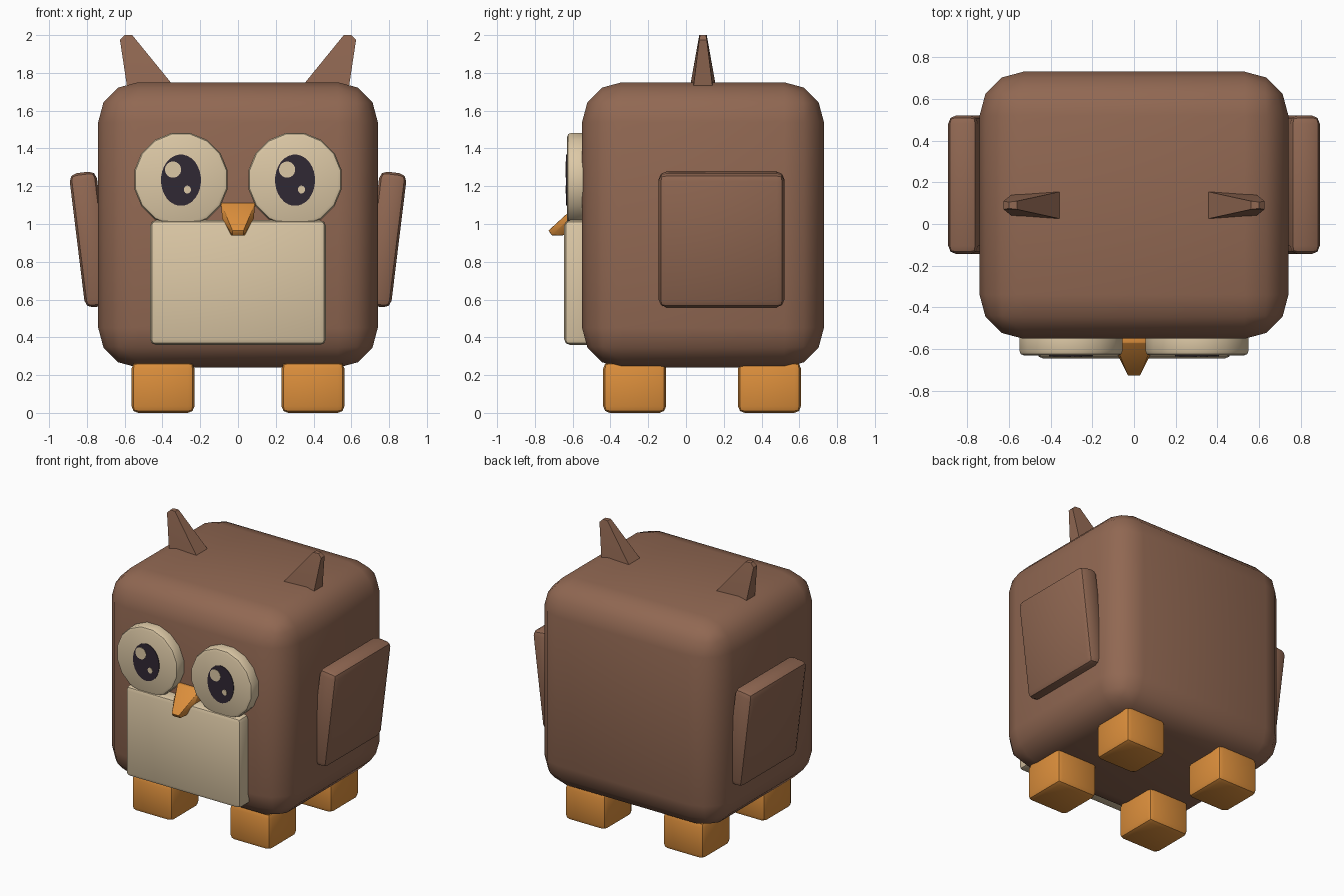
import bpy
import bmesh
from math import pi, radians
from mathutils import Matrix, Vector

cube = bpy.data.objects.get("Cube")
if cube:
    bpy.data.objects.remove(cube, do_unlink=True)


def material(name, r, g, b):
    m = bpy.data.materials.new(name)
    m.use_nodes = True
    m.diffuse_color = (r, g, b, 1)
    m.node_tree.nodes["Principled BSDF"].inputs["Base Color"].default_value = (r, g, b, 1)
    return m


BROWN = material("brown feathers", 0.283, 0.138, 0.085)
CREAM = material("cream", 0.72, 0.58, 0.38)
ORANGE = material("orange", 0.72, 0.275, 0.045)
DARK = material("dark pupil", 0.03, 0.021, 0.034)


def finish(name, bm, mat, bevel=0, segments=2, angle=30):
    """Turn a bmesh into an object with an optional rounded edge."""
    bmesh.ops.recalc_face_normals(bm, faces=bm.faces[:])
    mesh = bpy.data.meshes.new(name)
    bm.to_mesh(mesh)
    bm.free()
    mesh.materials.append(mat)
    ob = bpy.data.objects.new(name, mesh)
    bpy.context.collection.objects.link(ob)
    bpy.ops.object.select_all(action='DESELECT')
    ob.select_set(True)
    bpy.context.view_layer.objects.active = ob
    if bevel:
        mod = ob.modifiers.new("Rounded edges", 'BEVEL')
        mod.width = bevel
        mod.segments = segments
        mod.limit_method = 'ANGLE'
        bpy.ops.object.modifier_apply(modifier=mod.name)
    bpy.ops.object.shade_smooth_by_angle(angle=radians(angle))
    return ob


def box(name, mat, center, size, bevel, segments=2, tilt=0, angle=30):
    bm = bmesh.new()
    place = Matrix.Translation(center) @ Matrix.Rotation(tilt, 4, 'Y')
    bmesh.ops.create_cube(bm, size=1, matrix=place @ Matrix.Diagonal((*size, 1)))
    return finish(name, bm, mat, bevel, segments, angle)


def disc(name, mat, x, z, front, depth, rx, rz, sides, bevel=0):
    """Elliptical disc facing -y, its front at y = front."""
    bm = bmesh.new()
    place = (Matrix.Translation((x, front + depth / 2, z)) @ Matrix.Diagonal((rx, 1, rz, 1))
             @ Matrix.Rotation(pi / 2, 4, 'X') @ Matrix.Rotation(pi / sides, 4, 'Z'))
    bmesh.ops.create_cone(bm, cap_ends=True, segments=sides, radius1=1, radius2=1,
                          depth=depth, matrix=place)
    return finish(name, bm, mat, bevel)


def hull(name, mat, points, bevel=0):
    bm = bmesh.new()
    for p in points:
        bm.verts.new(Vector(p))
    res = bmesh.ops.convex_hull(bm, input=bm.verts[:])
    bmesh.ops.dissolve_limit(bm, angle_limit=0.02, verts=bm.verts[:], edges=bm.edges[:])
    return finish(name, bm, mat, bevel)


# Body and belly plate
box("body", BROWN, (0, 0.09, 0.995), (1.48, 1.28, 1.51), 0.21, 3, angle=60)
box("belly", CREAM, (0, -0.56, 0.69), (0.93, 0.17, 0.66), 0.03)

for side, s in (("left", 1), ("right", -1)):
    # Wing leaning outwards at the top
    box(side + "_wing", BROWN, (s * 0.78, 0.188, 0.918), (0.145, 0.665, 0.715), 0.04,
        tilt=s * radians(7))

    # Ear tuft: wide base narrowing to an outer tip
    ear = []
    for y in (-1, 1):
        ear += [(s * 0.34, 0.09 + y * 0.068, 1.73), (s * 0.588, 0.09 + y * 0.05, 1.73),
                (s * 0.56, 0.09 + y * 0.02, 2.0), (s * 0.60, 0.09 + y * 0.015, 2.0),
                (s * 0.625, 0.09 + y * 0.02, 1.975)]
    hull(side + "_ear", BROWN, ear)

    # Eye with pupil and two highlights on the same side in both eyes
    x = s * 0.302
    disc(side + "_eye", CREAM, x, 1.235, -0.63, 0.13, 0.252, 0.252, 16, 0.022)
    disc(side + "_pupil", DARK, x, 1.232, -0.634, 0.006, 0.106, 0.136, 28)
    disc(side + "_large_highlight", CREAM, x - 0.042, 1.288, -0.637, 0.006, 0.043, 0.043, 20)
    disc(side + "_small_highlight", CREAM, x + 0.034, 1.182, -0.637, 0.006, 0.019, 0.021, 16)

    # Front and back feet
    for row, y in (("front", -0.272), ("back", 0.442)):
        box(f"{side}_{row}_foot", ORANGE, (s * 0.397, y, 0.135), (0.333, 0.333, 0.27), 0.035)

# Beak, mirrored across the middle
half = [(0.09, -0.53, 1.11), (0.09, -0.57, 1.11), (0.084, -0.53, 1.03), (0.084, -0.615, 1.03),
        (0.042, -0.64, 0.95), (0.035, -0.65, 0.94), (0.03, -0.71, 0.94), (0.028, -0.728, 0.965)]
hull("beak", ORANGE, [(s * x, y, z) for s in (-1, 1) for x, y, z in half], 0.008)
